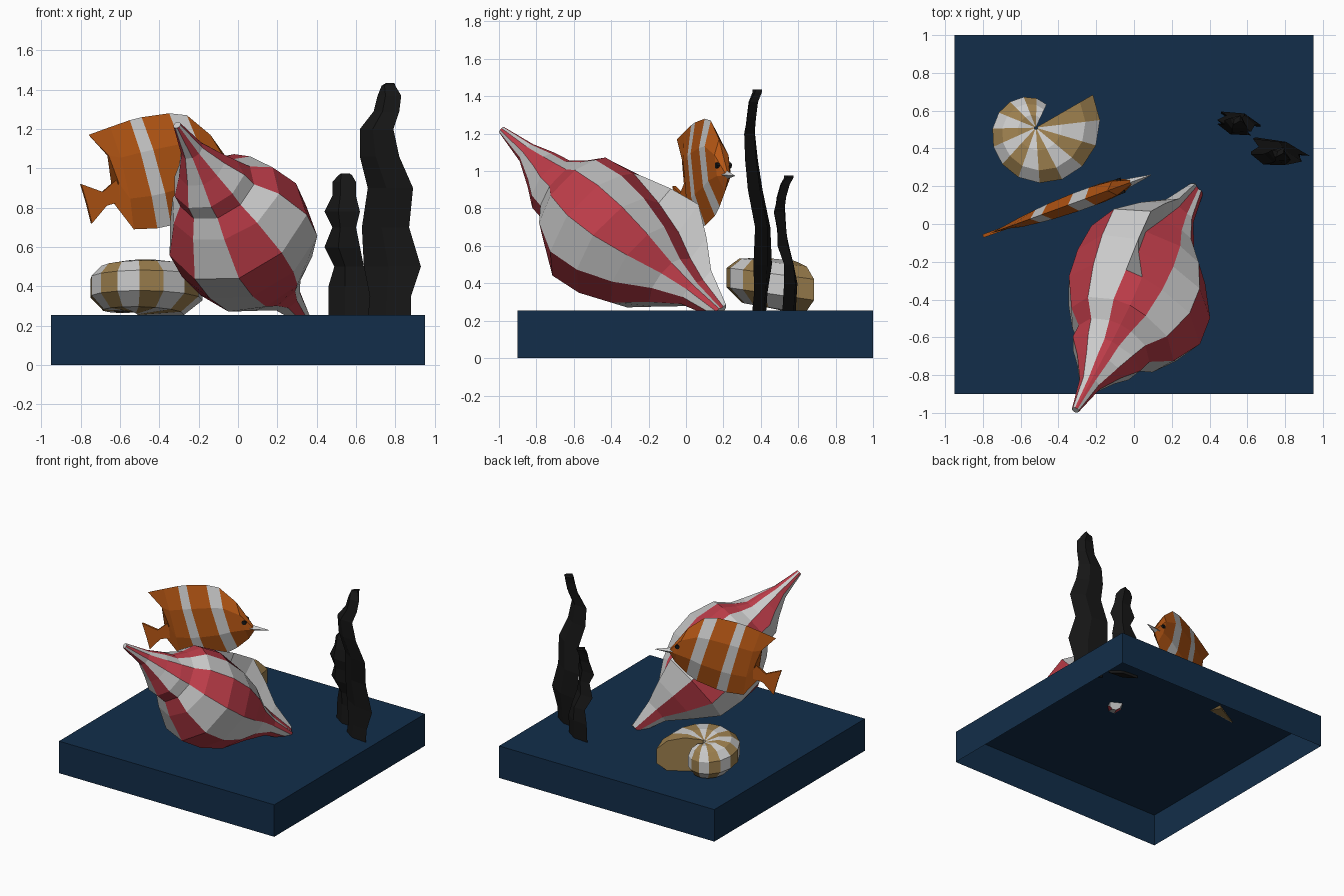
import bpy, bmesh, math
from mathutils import Vector

if "Cube" in bpy.data.objects:
    bpy.data.objects.remove(bpy.data.objects["Cube"])


def material(name, r, g, b):
    m = bpy.data.materials.new(name)
    m.use_nodes = True
    m.diffuse_color = (r, g, b, 1)
    node = next(n for n in m.node_tree.nodes if n.type == 'BSDF_PRINCIPLED')
    node.inputs["Base Color"].default_value = (r, g, b, 1)
    return m


navy = material("navy", .006, .027, .068)
black = material("black", .008, .008, .008)
red = material("shell red", .5, .045, .065)
white = material("shell white", .6, .6, .6)
orange = material("fish orange", .47, .095, .007)
tan = material("tan", .33, .21, .075)


def finish(name, bm, mats):
    bmesh.ops.recalc_face_normals(bm, faces=bm.faces)
    mesh = bpy.data.meshes.new(name)
    bm.to_mesh(mesh)
    bm.free()
    for m in mats:
        mesh.materials.append(m)
    ob = bpy.data.objects.new(name, mesh)
    bpy.context.collection.objects.link(ob)
    return ob


def loft(name, rings, mats, rule=lambda ring, seg: 0):
    """Skin closed rings of points, cap both ends, colour faces by rule."""
    bm = bmesh.new()
    rows = [[bm.verts.new(p) for p in ring] for ring in rings]
    n = len(rows[0])
    for i in range(len(rows) - 1):
        for k in range(n):
            j = (k + 1) % n
            f = bm.faces.new((rows[i][k], rows[i][j], rows[i + 1][j], rows[i + 1][k]))
            f.material_index = rule(i, k)
    for row, i in ((rows[0], 0), (rows[-1], len(rows) - 2)):
        bm.faces.new(row).material_index = rule(i, 0)
    return finish(name, bm, mats)


def interpolate(x, xs, ys):
    for i in range(len(xs) - 1):
        if x <= xs[i + 1] or i == len(xs) - 2:
            t = (x - xs[i]) / (xs[i + 1] - xs[i])
            return ys[i] + t * (ys[i + 1] - ys[i])


# Sea floor: open-bottomed slab
bm = bmesh.new()
bmesh.ops.create_cube(bm, size=1)
bottom = [f for f in bm.faces if f.calc_center_median().z < -.4]
bmesh.ops.delete(bm, geom=bottom, context='FACES')
for v in bm.verts:
    v.co = (v.co.x * 1.9, v.co.y * 1.9 + .05, (v.co.z + .5) * .255)
finish("sea_floor", bm, [navy])

# Conch: rings along a slanted axis, each spiralling out from inner wall to lip
apex, axis = Vector((-.31, -.985, 1.22)), Vector((.64, 1.165, -.97))
side = axis.cross(Vector((0, 0, 1))).normalized()
up = side.cross(axis).normalized()
# position along axis, then radius at inner wall, right, below, left, lip
conch = [
    (0, .02, .02, .02, .02, .02),
    (.12, .05, .06, .07, .06, .05),
    (.2, .09, .13, .15, .13, .09),
    (.26, .11, .2, .22, .2, .11),
    (.31, .17, .22, .23, .2, .17),
    (.36, .25, .33, .3, .28, .25),
    (.47, .28, .41, .43, .37, .29),
    (.58, .26, .39, .41, .4, .34),
    (.69, .2, .28, .35, .4, .37),
    (.79, .1, .14, .22, .27, .26),
    (.88, .05, .07, .11, .13, .14),
    (1, .02, .04, .05, .05, .05),
]
SEGS, START, LIP = 9, -70, 245


def polar(s, degrees, r):
    a = math.radians(degrees)
    return apex + axis * s + (side * math.cos(a) - up * math.sin(a)) * r


rings = []
for s, *radii in conch:
    ring = []
    for k in range(SEGS + 1):
        a = START + (LIP - START) * k / SEGS
        ring.append(polar(s, a, interpolate(a, (START, 0, 90, 180, LIP), radii)))
    # point tucked under the lip forms the aperture
    notch = max(0, min(1, (radii[-1] - radii[0]) / .12))
    ring.append(polar(s, 267 - 37 * notch, (radii[0] + radii[-1]) / 2 * (1 - .3 * notch)))
    rings.append(ring)


def conch_stripe(i, k):
    if k == SEGS:
        return 1 if i >= 6 else 0
    return 0 if k > SEGS else (k + 1) % 2


loft("conch_shell", rings, [red, white], conch_stripe)

# Coiled shell: wedge sections growing round a tilted vertical axis
centre = Vector((-.52, .51, .39))
profile = [(.03, .85), (.4, 1), (.75, .85), (.97, .4), (.97, -.4), (.7, -.95), (.03, -1)]
STEPS = 14
rings = []
for i in range(STEPS + 1):
    turn = 325 * i / STEPS
    a = math.radians(30 - turn)
    r = .36 - .22 * (turn / 325) ** 1.3
    half = .14 - .03 * i / STEPS
    ring = []
    for out, h in profile:
        dx, dy = math.cos(a) * r * out, math.sin(a) * r * out
        ring.append(centre + Vector((dx, dy, h * half - .14 * dy)))
    rings.append(ring)
loft("coiled_shell", rings, [tan, white], lambda i, k: i % 2)


# Fish: drawn in a vertical plane turned slightly from the front
def fish_point(x, z, w=0):
    return Vector((x - .34 * w, .26 + .364 * (x - .09) + .94 * w, z))


# top x, top z, bottom x, bottom z, half thickness, forward bow of the middle
columns = [
    (-.76, 1.17, -.63, .82, .01, .06),
    (-.65, 1.21, -.53, .69, .025, .01),
    (-.55, 1.245, -.41, .695, .037, 0),
    (-.49, 1.26, -.34, .71, .043, 0),
    (-.35, 1.28, -.2, .76, .05, 0),
    (-.26, 1.27, -.13, .81, .05, 0),
    (-.14, 1.17, -.05, .89, .04, .01),
    (-.02, 1, -.01, .96, .012, 0),
]
rings = []
for xt, zt, xb, zb, thick, bow in columns:
    def across(t, w):
        b = bow if 0 < t < 1 else 0
        return fish_point(xt + (xb - xt) * t + b, zt + (zb - zt) * t, w)
    rings.append([across(0, 0), across(.3, thick), across(.7, thick),
                  across(1, 0), across(.7, -thick), across(.3, -thick)])
loft("fish_body", rings, [orange, white], lambda i, k: 1 if i in (2, 4) else 0)

tail = [(-.6, .96), (-.69, .88), (-.8, .92), (-.77, .82), (-.745, .72), (-.67, .81), (-.6, .83)]
loft("fish_tail", [[fish_point(x, z, w) for x, z in tail] for w in (-.009, .009)], [orange])


def diamond(x, z, r):
    return [fish_point(x, z + r), fish_point(x, z, r), fish_point(x, z - r), fish_point(x, z, -r)]


loft("fish_snout", [diamond(-.04, .98, .026), diamond(.09, .975, .002)], [white])

# Eyes: one peg through the head shows on both cheeks
circle = [math.tau * k / 8 for k in range(8)]
loft("fish_eyes", [[fish_point(-.075 + .017 * math.cos(a), 1.03 + .017 * math.sin(a), w)
                    for a in circle] for w in (-.042, .042)], [black])


# Seaweed: wavy blades given as height, left edge, right edge, depth
def seaweed(name, rows):
    rings = []
    for z, left, right, y in rows:
        mid, slope = (left + right) / 2, .34 * (right - left) / 2
        rings.append([(left, y + slope, z), (mid - .02, y - .025, z),
                      (right, y - slope, z), (mid + .02, y + .025, z)])
    loft(name, rings, [black])


seaweed("tall_seaweed", [
    (.235, .66, .88, .39), (.35, .67, .88, .4), (.5, .64, .93, .41), (.7, .63, .87, .41),
    (.9, .66, .89, .37), (1.06, .62, .82, .35), (1.2, .62, .79, .34), (1.29, .69, .82, .35),
    (1.37, .71, .83, .36), (1.42, .73, .8, .38), (1.435, .76, .79, .38)])
seaweed("short_seaweed", [
    (.235, .46, .67, .55), (.4, .46, .67, .56), (.5, .49, .64, .55), (.6, .44, .62, .52),
    (.7, .48, .6, .51), (.78, .44, .62, .5), (.86, .48, .6, .51), (.93, .48, .6, .53),
    (.965, .51, .58, .55), (.975, .53, .56, .55)])
